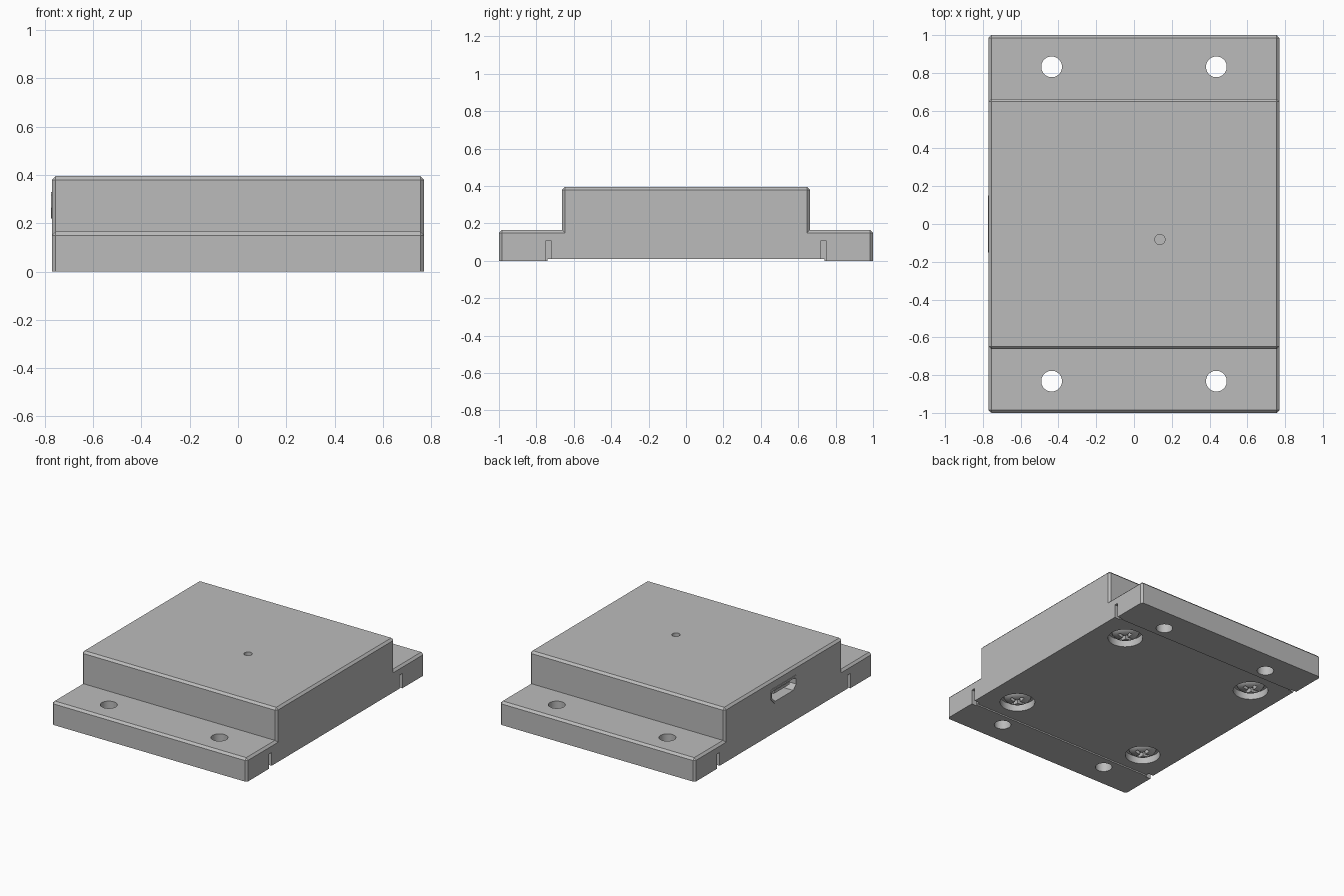
import bpy, bmesh, math
from mathutils import Matrix, Vector

cube = bpy.data.objects.get("Cube")
if cube:
    bpy.data.objects.remove(cube, do_unlink=True)

grey = bpy.data.materials.new("plain_grey")
grey.use_nodes = True
grey.diffuse_color = (0.5, 0.5, 0.5, 1)
grey.node_tree.nodes["Principled BSDF"].inputs["Base Color"].default_value = (0.5, 0.5, 0.5, 1)


def make(name, bm):
    bmesh.ops.recalc_face_normals(bm, faces=bm.faces)
    mesh = bpy.data.meshes.new(name)
    bm.to_mesh(mesh)
    bm.free()
    mesh.materials.append(grey)
    obj = bpy.data.objects.new(name, mesh)
    bpy.context.collection.objects.link(obj)
    return obj


def add_box(bm, lo, hi):
    lo, hi = Vector(lo), Vector(hi)
    m = Matrix.Translation((lo + hi) / 2) @ Matrix.Diagonal((*(hi - lo), 1))
    return bmesh.ops.create_cube(bm, size=1, matrix=m)["verts"]


def boxes(name, pairs):
    bm = bmesh.new()
    for lo, hi in pairs:
        add_box(bm, lo, hi)
    return make(name, bm)


def cylinders(name, centres, r, z0, z1):
    bm = bmesh.new()
    for x, y in centres:
        bmesh.ops.create_cone(bm, cap_ends=True, segments=40, radius1=r, radius2=r, depth=z1 - z0,
                              matrix=Matrix.Translation((x, y, (z0 + z1) / 2)))
    return make(name, bm)


def chamfer_box(name, half_y, top, c=0.015):
    # box with every edge chamfered except those around the bottom
    bm = bmesh.new()
    add_box(bm, (-HX, -half_y, 0), (HX, half_y, top))
    edges = [e for e in bm.edges if max(v.co.z for v in e.verts) > 0.01]
    bmesh.ops.bevel(bm, geom=edges, offset=c, segments=1, affect='EDGES')
    return make(name, bm)


def boolean(obj, other, op='DIFFERENCE'):
    mod = obj.modifiers.new(op.title(), 'BOOLEAN')
    mod.operation, mod.solver, mod.object = op, 'EXACT', other
    bpy.context.view_layer.objects.active = obj
    bpy.ops.object.modifier_apply(modifier=mod.name)
    bpy.data.objects.remove(other, do_unlink=True)


def smooth(obj):
    bpy.ops.object.select_all(action='DESELECT')
    obj.select_set(True)
    bpy.context.view_layer.objects.active = obj
    bpy.ops.object.shade_smooth_by_angle(angle=math.radians(30))


def port_prism(name, hy, z0, z1, x0, x1):
    # socket outline with the two lower corners cut off
    cut = (z1 - z0) * 0.4
    e = 0.012
    pts = [(-hy + cut, z0), (hy - cut, z0), (hy, z0 + cut), (hy, z1 - e), (hy - e, z1),
           (-hy + e, z1), (-hy, z1 - e), (-hy, z0 + cut)]
    bm = bmesh.new()
    face = bm.faces.new([bm.verts.new((x0, y, z)) for y, z in pts])
    ext = bmesh.ops.extrude_face_region(bm, geom=[face])["geom"]
    bmesh.ops.translate(bm, vec=(x1 - x0, 0, 0), verts=[v for v in ext if isinstance(v, bmesh.types.BMVert)])
    return make(name, bm)


def four(x, y):
    return [(sx * x, sy * y) for sx in (-1, 1) for sy in (-1, 1)]


HX = 0.77
screws = four(0.54, 0.555)

# stepped case: low mounting base and raised housing
case = chamfer_box("case", 1.0, 0.165)
boolean(case, chamfer_box("housing", 0.663, 0.395), 'UNION')

# mounting holes, recessed underside, side slots, screw wells, indicator hole
boolean(case, cylinders("mount_cutter", four(0.436, 0.832), 0.055, -0.1, 0.3))
boolean(case, boxes("underside_cutter", [((-1, -0.74, -0.1), (1, 0.74, 0.01))]))
boolean(case, boxes("slot_cutter", [((x - 0.04, y - 0.015, -0.1), (x + 0.04, y + 0.015, 0.105))
                                    for x, y in four(HX, 0.735)]))
boolean(case, cylinders("well_cutter", screws, 0.115, -0.1, 0.06))
boolean(case, cylinders("indicator_cutter", [(0.137, -0.082)], 0.027, 0.36, 0.5))

# socket opening in the side
boolean(case, port_prism("opening_cutter", 0.15, 0.22, 0.33, -0.9, -0.62))
smooth(case)

# socket shell and tongue
shell = port_prism("socket_shell", 0.15, 0.22, 0.33, -0.774, -0.62)
boolean(shell, port_prism("cavity_cutter", 0.135, 0.234, 0.316, -0.9, -0.64))
boxes("socket_tongue", [((-0.755, -0.09, 0.278), (-0.63, 0.09, 0.298))])

# domed screw heads with cross recesses
profile = [(0, 0.014), (0.035, 0.016), (0.06, 0.022), (0.08, 0.034), (0.09, 0.05), (0.09, 0.065), (0, 0.065)]
for i, (x, y) in enumerate(screws):
    bm = bmesh.new()
    vs = [bm.verts.new((r, 0, z)) for r, z in profile]
    es = [bm.edges.new(p) for p in zip(vs, vs[1:])]
    bmesh.ops.spin(bm, geom=vs + es, cent=(0, 0, 0), axis=(0, 0, 1), angle=math.tau, steps=32)
    bmesh.ops.remove_doubles(bm, verts=bm.verts, dist=0.0005)
    bmesh.ops.translate(bm, vec=(x, y, 0), verts=bm.verts)
    head = make(f"screw_head_{i + 1}", bm)
    for a, b in ((0.055, 0.012), (0.012, 0.055)):
        boolean(head, boxes("cross_cutter", [((x - a, y - b, -0.1), (x + a, y + b, 0.045))]))
    smooth(head)
